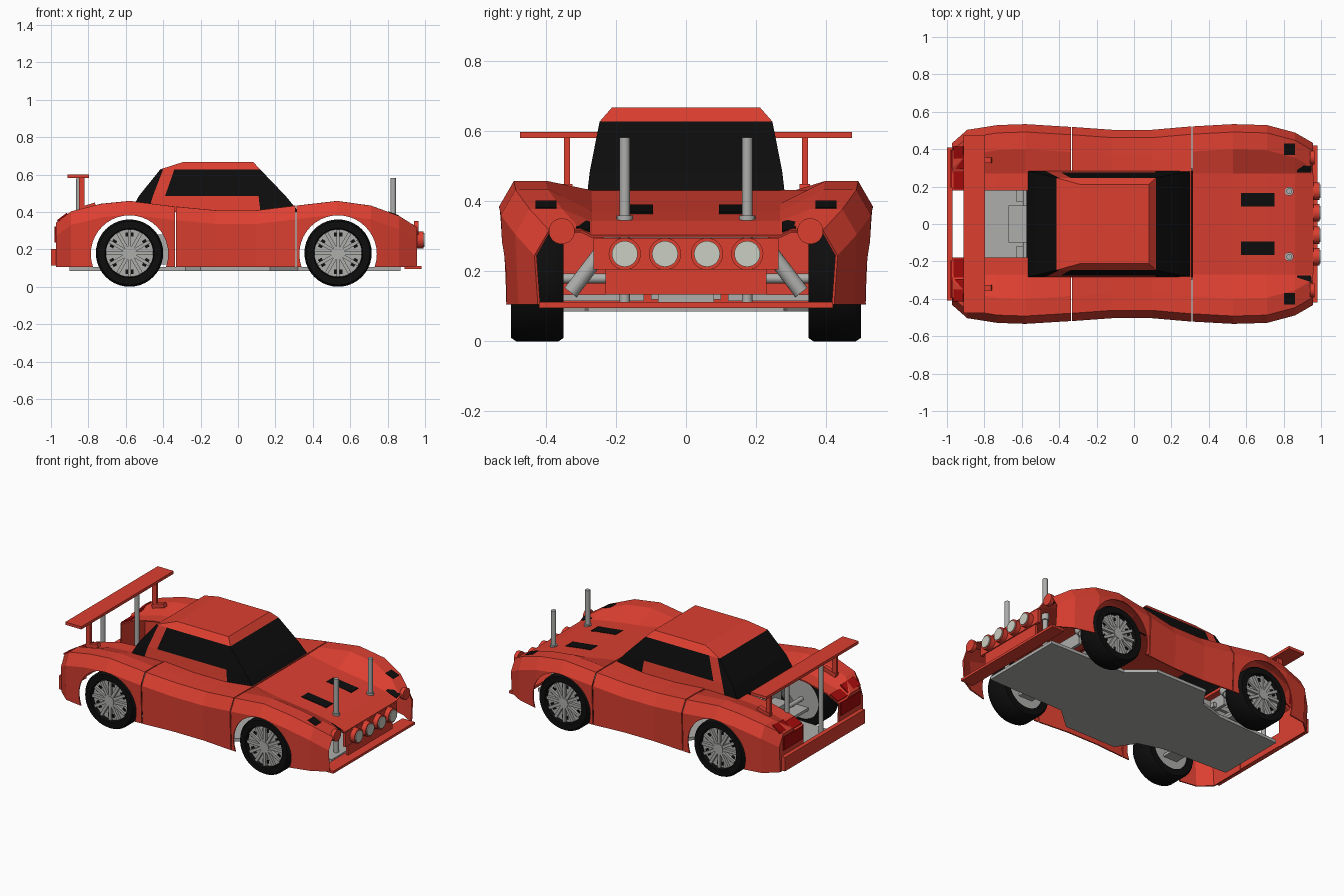
import bpy, bmesh
from math import pi, cos, sin, atan2
from mathutils import Matrix, Vector, Euler

cube = bpy.data.objects.get("Cube")
if cube:
    bpy.data.objects.remove(cube, do_unlink=True)


def material(name, color):
    m = bpy.data.materials.new(name)
    m.use_nodes = True
    m.diffuse_color = (*color, 1)
    bsdf = m.node_tree.nodes["Principled BSDF"]
    bsdf.inputs["Base Color"].default_value = (*color, 1)
    bsdf.inputs["Roughness"].default_value = 0.6
    return m


RED = material("body red", (0.72, 0.05, 0.03))
BLACK = material("black", (0.004, 0.004, 0.004))
GRAY = material("metal gray", (0.42, 0.42, 0.41))
DARK_RED = material("tail light red", (0.37, 0.003, 0.003))
LENS = material("lamp lens", (0.6, 0.62, 0.54))


def finish(name, bm, *mats, smooth=False):
    bmesh.ops.recalc_face_normals(bm, faces=bm.faces)
    mesh = bpy.data.meshes.new(name)
    bm.to_mesh(mesh)
    bm.free()
    for m in mats:
        mesh.materials.append(m)
    ob = bpy.data.objects.new(name, mesh)
    bpy.context.collection.objects.link(ob)
    bpy.ops.object.select_all(action='DESELECT')
    ob.select_set(True)
    bpy.context.view_layer.objects.active = ob
    if smooth:
        bpy.ops.object.shade_smooth_by_angle(angle=0.6)
    return ob


def box(name, center, size, mat, rot=(0, 0, 0)):
    bm = bmesh.new()
    bmesh.ops.create_cube(bm, size=1, matrix=Matrix.LocRotScale(center, Euler(rot), size))
    return finish(name, bm, mat)


def rod(name, a, b, r, mat, sides=20):
    a, b = Vector(a), Vector(b)
    turn = (b - a).to_track_quat('Z', 'Y').to_matrix().to_4x4()
    bm = bmesh.new()
    bmesh.ops.create_cone(bm, cap_ends=True, segments=sides, radius1=r, radius2=r,
                          depth=(b - a).length,
                          matrix=Matrix.Translation((a + b) / 2) @ turn)
    return finish(name, bm, mat, smooth=True)


def prism(name, outline, z0, z1, mat):
    bm = bmesh.new()
    face = bm.faces.new([bm.verts.new((x, y, z0)) for x, y in outline])
    new = bmesh.ops.extrude_face_region(bm, geom=[face])["geom"]
    bmesh.ops.translate(bm, vec=(0, 0, z1 - z0),
                        verts=[v for v in new if isinstance(v, bmesh.types.BMVert)])
    return finish(name, bm, mat)


AXLES = (("rear", -0.58), ("front", 0.535))
WHEEL_R = 0.18


# Body shell: three lofted panels; each row is x, half width, fender z, deck z
def body_panel(name, rows, opening=False, arch_x=None):
    bm = bmesh.new()
    rings = []
    for x, w, top, deck in rows:
        half = [(w - 0.01, 0.105), (w, top - 0.07), (w - 0.04, top),
                (w - 0.13, top), (0.27, deck), (0.18, deck)]
        pts = half + [(-y, z) for y, z in reversed(half)]
        rings.append([bm.verts.new((x, y, z)) for y, z in pts])
    for r0, r1 in zip(rings, rings[1:]):
        for i in range(len(r0) - 1):
            if not (opening and i == 5):
                bm.faces.new((r0[i], r0[i + 1], r1[i + 1], r1[i]))
    if opening:  # rear corners close beside the open middle
        for side in (rings[0][:6], rings[0][:5:-1]):
            y = side[-1].co.y
            bm.faces.new(side + [bm.verts.new((rows[0][0], y, 0.105))])
    ob = finish(name, bm, RED)
    solid = ob.modifiers.new("thickness", 'SOLIDIFY')
    solid.thickness, solid.offset = 0.008, 0
    bpy.ops.object.modifier_apply(modifier=solid.name)
    if arch_x is not None:
        cutter = rod("arch_cutter", (arch_x, -1, 0.175), (arch_x, 1, 0.175), 0.207, RED, 40)
        cutter.hide_render = True
        bpy.context.view_layer.objects.active = ob
        cut = ob.modifiers.new("arch", 'BOOLEAN')
        cut.object, cut.operation, cut.solver = cutter, 'DIFFERENCE', 'EXACT'
        bpy.ops.object.modifier_apply(modifier=cut.name)
        bpy.data.objects.remove(cutter, do_unlink=True)


body_panel("rear_body", [(-0.97, 0.43, 0.34, 0.32), (-0.89, 0.5, 0.4, 0.36),
                         (-0.73, 0.525, 0.44, 0.4), (-0.58, 0.53, 0.455, 0.41),
                         (-0.337, 0.515, 0.425, 0.415)], True, AXLES[0][1])
body_panel("middle_body", [(-0.331, 0.515, 0.425, 0.42), (-0.12, 0.5, 0.405, 0.405),
                           (0.1, 0.5, 0.405, 0.405), (0.307, 0.518, 0.43, 0.428)])
body_panel("front_body", [(0.313, 0.518, 0.43, 0.428), (0.53, 0.53, 0.455, 0.39),
                          (0.71, 0.525, 0.43, 0.368), (0.86, 0.485, 0.375, 0.34),
                          (0.955, 0.43, 0.315, 0.3)], False, AXLES[1][1])

# Cabin: stacked levels, each with five stations from rear to front
levels = [(0.4, 0.285, (-0.575, -0.48, -0.39, 0.12, 0.325)),
          (0.485, 0.275, (-0.53, -0.455, -0.39, 0.11, 0.255)),
          (0.628, 0.247, (-0.415, -0.4, -0.34, 0.085, 0.118)),
          (0.668, 0.212, (-0.29, -0.2, -0.1, 0, 0.08))]
red_sides = {(0, 1), (0, 2), (1, 1)}
bm = bmesh.new()
sides = {s: [[bm.verts.new((x, s * y, z)) for x in xs] for z, y, xs in levels] for s in (-1, 1)}
L, R = sides[1], sides[-1]
for k in range(3):
    for g in (L, R):
        for i in range(4):
            f = bm.faces.new((g[k][i], g[k][i + 1], g[k + 1][i + 1], g[k + 1][i]))
            f.material_index = int(k < 2 and (k, i) not in red_sides)
    for i in (0, -1):
        f = bm.faces.new((L[k][i], R[k][i], R[k + 1][i], L[k + 1][i]))
        f.material_index = int(k < 2)
bm.faces.new(L[3] + R[3][::-1])
finish("cabin", bm, RED, BLACK)


# Wheels
def wheel(label, x, s):
    profile = [(0.128, 0.35), (0.17, 0.35), (WHEEL_R, 0.365), (WHEEL_R, 0.485),
               (0.17, 0.5), (0.132, 0.5), (0.126, 0.47)]
    bm = bmesh.new()
    n = 40
    rings = [[bm.verts.new((x + r * cos(2 * pi * i / n), s * y, WHEEL_R + r * sin(2 * pi * i / n)))
              for i in range(n)] for r, y in profile]
    for a, b in zip(rings, rings[1:] + rings[:1]):
        for i in range(n):
            j = (i + 1) % n
            bm.faces.new((a[i], a[j], b[j], b[i]))
    finish(label + "_tyre", bm, BLACK, smooth=True)
    rod(label + "_rim", (x, s * 0.36, WHEEL_R), (x, s * 0.475, WHEEL_R), 0.13, GRAY, 40)
    rod(label + "_hub", (x, s * 0.47, WHEEL_R), (x, s * 0.496, WHEEL_R), 0.032, GRAY)
    for i in range(12):
        a = pi * i / 6
        d = Vector((cos(a), 0, sin(a)))
        mid = Vector((x, s * 0.482, WHEEL_R)) + d * 0.075
        box(label + "_spoke", mid, (0.1, 0.02, 0.018), GRAY, (0, -a, 0))
        if i % 2:
            slot = Vector((x, s * 0.476, WHEEL_R)) + d * 0.1
            box(label + "_slot", slot, (0.022, 0.004, 0.045), BLACK, (0, -a, 0))


# Running gear around each axle
for end, x in AXLES:
    rod(end + "_axle", (x, -0.37, WHEEL_R), (x, 0.37, WHEEL_R), 0.014, GRAY)
    box(end + "_gearbox", (x, 0, 0.18), (0.17, 0.16, 0.15), GRAY)
    box(end + "_shock_tower", (x + 0.02, 0, 0.285), (0.02, 0.34, 0.08), GRAY)
    for s, hand in ((1, "left"), (-1, "right")):
        label = end + "_" + hand
        wheel(label, x, s)
        box(label + "_lower_arm", (x, s * 0.24, 0.125), (0.1, 0.24, 0.018), GRAY)
        rod(label + "_shock", (x + 0.05, s * 0.33, 0.14), (x + 0.05, s * 0.2, 0.31), 0.022, GRAY)
        rod(label + "_shock_cap", (x + 0.05, s * 0.22, 0.284), (x + 0.05, s * 0.19, 0.323),
            0.028, GRAY)

# Chassis plate
edge = [(-0.9, 0.23), (-0.45, 0.25), (-0.28, 0.3), (-0.2, 0.42), (0.17, 0.42),
        (0.32, 0.29), (0.87, 0.28)]
prism("chassis_plate", edge + [(x, -y) for x, y in reversed(edge)], 0.085, 0.105, GRAY)
box("rear_motor", (-0.44, 0, 0.2), (0.14, 0.2, 0.16), GRAY)
box("gearbox_cover", (-0.6, 0, 0.27), (0.14, 0.2, 0.03), GRAY)

# Bumpers and nose panels
box("rear_bumper", (-0.985, 0, 0.158), (0.03, 0.82, 0.09), RED)
box("front_splitter", (0.935, 0, 0.104), (0.09, 0.84, 0.016), RED)
box("lamp_bar", (0.95, 0, 0.25), (0.02, 0.53, 0.09), RED)
box("lower_nose_panel", (0.945, 0, 0.172), (0.016, 0.46, 0.075), RED)
for y in (-0.175, -0.06, 0.06, 0.175):
    rod("lamp_housing", (0.95, y, 0.25), (0.992, y, 0.25), 0.046, RED, 28)
    rod("lamp_lens", (0.99, y, 0.25), (0.998, y, 0.25), 0.037, LENS, 28)

# Rear wing
box("wing", (-0.853, 0, 0.59), (0.115, 0.95, 0.018), RED)

# Mirrored fittings
for s, hand in ((1, "left_"), (-1, "right_")):
    box(hand + "wing_strut", (-0.835, s * 0.34, 0.5), (0.03, 0.018, 0.17), RED)
    box(hand + "wing_foot", (-0.805, s * 0.34, 0.425), (0.09, 0.03, 0.025), RED, (0, -0.3, 0))
    for x, top in ((0.83, 0.582), (-0.85, 0.578)):
        rod(hand + "body_post", (x, s * 0.175, 0.1), (x, s * 0.175, top), 0.015, GRAY)
    rod(hand + "post_collar", (0.83, s * 0.175, 0.3), (0.83, s * 0.175, 0.36), 0.023, GRAY)
    box(hand + "hood_vent", (0.66, s * 0.13, 0.376), (0.18, 0.072, 0.009), BLACK,
        (0, atan2(0.022, 0.18), 0))
    rod(hand + "headlight", (0.94, s * 0.355, 0.315), (0.965, s * 0.355, 0.315), 0.037, RED, 28)
    box(hand + "headlight_outer_trim", (0.83, s * 0.4, 0.389), (0.06, 0.06, 0.008), BLACK,
        (0, 0.35, 0))
    box(hand + "headlight_inner_trim", (0.91, s * 0.295, 0.331), (0.08, 0.04, 0.008), BLACK,
        (s * 0.3, 0.35, 0))
    box(hand + "tail_light", (-0.976, s * 0.295, 0.28), (0.009, 0.2, 0.085), DARK_RED)
    box(hand + "tail_light_top", (-0.935, s * 0.235, 0.344), (0.065, 0.1, 0.009), DARK_RED,
        (0, -0.46, 0))
    box(hand + "tail_light_outer_top", (-0.935, s * 0.355, 0.366), (0.065, 0.12, 0.009), DARK_RED,
        (s * 0.12, -0.64, 0))
